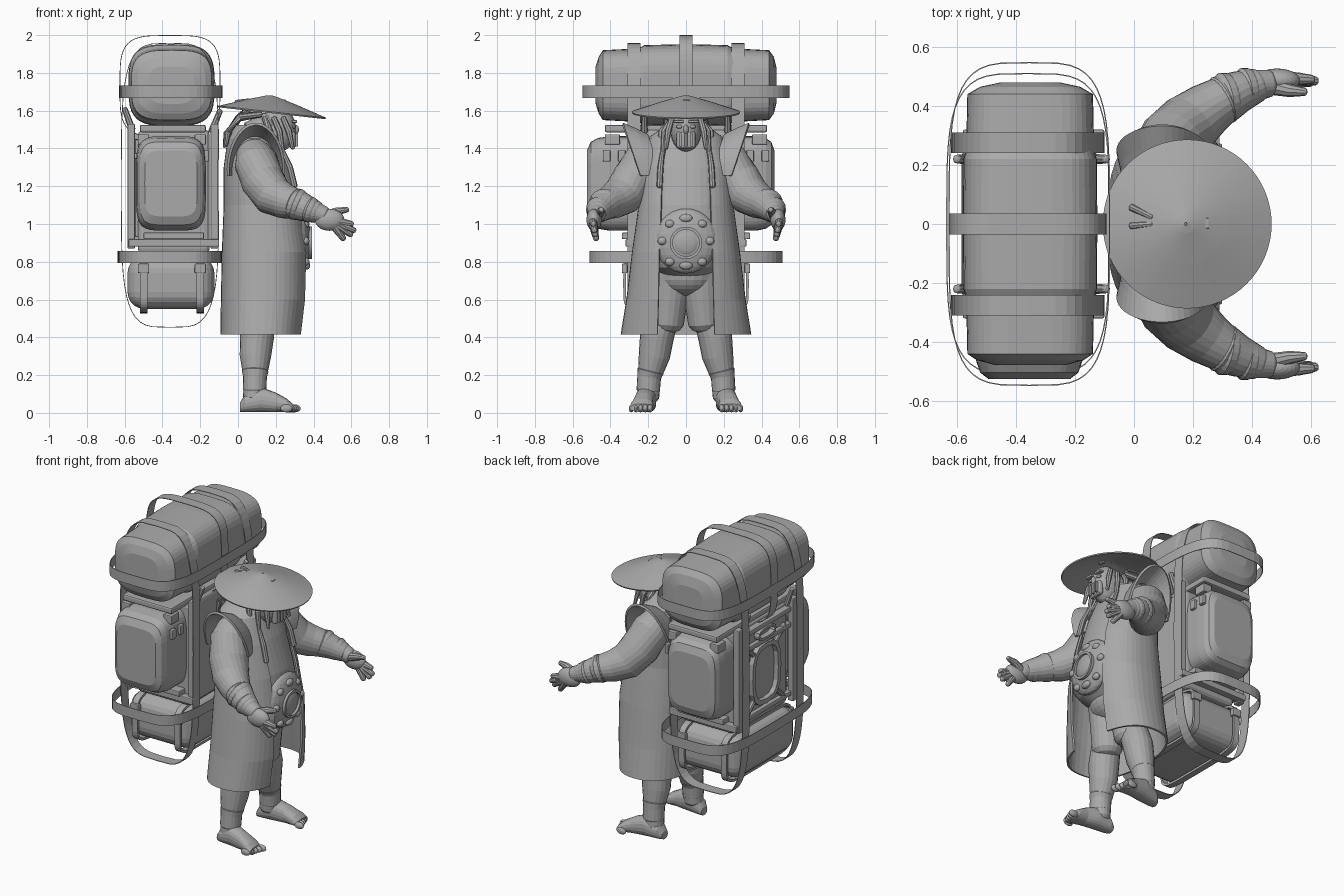
import bpy, bmesh, math, random
from mathutils import Vector, Matrix

if "Cube" in bpy.data.objects:
    bpy.data.objects.remove(bpy.data.objects["Cube"], do_unlink=True)

random.seed(4)
X, Y, Z = Vector((1, 0, 0)), Vector((0, 1, 0)), Vector((0, 0, 1))
grey = bpy.data.materials.new("plain grey")
grey.use_nodes = True
grey.diffuse_color = (0.4, 0.4, 0.4, 1)
grey.node_tree.nodes["Principled BSDF"].inputs["Base Color"].default_value = grey.diffuse_color
parts = []


def finish(name, bm, mirror=False, thick=0):
    bmesh.ops.recalc_face_normals(bm, faces=bm.faces)
    mesh = bpy.data.meshes.new(name)
    bm.to_mesh(mesh)
    bm.free()
    mesh.materials.append(grey)
    ob = bpy.data.objects.new(name, mesh)
    bpy.context.collection.objects.link(ob)
    if thick:
        mod = ob.modifiers.new("thickness", 'SOLIDIFY')
        mod.thickness, mod.offset = thick, 0
    if mirror:
        mod = ob.modifiers.new("mirror", 'MIRROR')
        mod.use_axis = (False, True, False)
    parts.append(ob)


def skin(name, rings, closed=True, caps=True, **kw):
    """Join rows of points with quads."""
    bm = bmesh.new()
    rows = [[bm.verts.new(p) for p in r] for r in rings]
    n = len(rows[0])
    for a, b in zip(rows, rows[1:]):
        for i in range(n if closed else n - 1):
            j = (i + 1) % n
            bm.faces.new((a[i], a[j], b[j], b[i]))
    if closed and caps:
        bm.faces.new(rows[0])
        bm.faces.new(rows[-1])
    finish(name, bm, **kw)


def oval(c, u, v, p=2, n=32, arc=None):
    """Points of a rounded-square curve; arc limits it to part of a turn."""
    a, b = arc or (0, math.tau)
    steps = n - 1 if arc else n
    out = []
    for i in range(n):
        t = a + (b - a) * i / steps
        f = lambda k: math.copysign(abs(k) ** (2 / p), k)
        out.append(Vector(c) + u * f(math.cos(t)) + v * f(math.sin(t)))
    return out


def tube(name, path, n=16, **kw):
    """Round limb through (x, y, z, radius) points, with domed ends."""
    pts = [Vector(p[:3]) for p in path]
    rings = []
    last = len(path) - 1
    for i, p in enumerate(pts):
        t = (pts[min(i + 1, last)] - pts[max(i - 1, 0)]).normalized()
        u = t.cross(Y if abs(t.z) > 0.8 else Z).normalized()
        v, r = t.cross(u), path[i][3]
        ends = [(-0.5, 0.4), (-0.3, 0.8)] if i == 0 else []
        tail = [(0.3, 0.8), (0.5, 0.4)] if i == last else []
        for d, s in ends + [(0, 1)] + tail:
            rings.append(oval(p + t * r * d, u * r * s, v * r * s, n=n))
    skin(name, rings, **kw)


def box(name, x0, x1, y0, y1, z0, z1, bevel=0.006, seg=2, **kw):
    bm = bmesh.new()
    c = Vector((x0 + x1, y0 + y1, z0 + z1)) / 2
    m = Matrix.Translation(c) @ Matrix.Diagonal((x1 - x0, y1 - y0, z1 - z0, 1))
    bmesh.ops.create_cube(bm, size=1, matrix=m)
    bmesh.ops.bevel(bm, geom=bm.edges[:], offset=bevel, segments=seg, profile=0.5, affect='EDGES')
    finish(name, bm, **kw)


def ball(name, c, rx, ry, rz, **kw):
    bm = bmesh.new()
    m = Matrix.Translation(c) @ Matrix.Diagonal((rx, ry, rz, 1))
    bmesh.ops.create_uvsphere(bm, u_segments=24, v_segments=14, radius=1, matrix=m)
    finish(name, bm, **kw)


def band(name, c, u, v, width, p=4, n=48, thick=0.004, **kw):
    """Loop of strap around a centre."""
    w = u.cross(v).normalized() * width / 2
    c = Vector(c)
    skin(name, [oval(c - w, u, v, p, n), oval(c + w, u, v, p, n)], caps=False, thick=thick, **kw)


# Bedroll on top of the pack
rolls = [(-.478, .12, .1), (-.462, .18, .15), (-.44, .213, .185), (-.25, .217, .195), (-.22, .226, .212),
         (0, .228, .217), (.22, .226, .212), (.25, .217, .195), (.44, .213, .185), (.465, .17, .15), (.48, .1, .09)]
skin("bedroll", [oval((-.352, y, 1.735), X * rx, Z * rz, 3.4, 40) for y, rx, rz in rolls])

# Main pack, side bags and lower bag
box("pack_body", -.53, -.15, -.28, .28, .84, 1.5, .03, 3)
box("pack_shelf", -.52, -.17, -.43, .43, 1.485, 1.525, .01)
for name, side, depth in (("left_bag", 1, .468), ("right_bag", -1, -.525)):
    bulge = [(0, 1, 1), (.55, 1, 1), (.78, .97, .96), (.92, .9, .88), (1, .75, .7)]
    skin(name, [oval((-.355, side * .26 + (depth - side * .26) * t, 1.215), X * .185 * a, Z * .25 * b, 5, 40)
                for t, a, b in bulge])
box("lower_bag", -.585, -.125, -.31, .31, .55, .83, .09, 5)
for x in (-.5, -.2):
    band("lower_bag_strap", (x, 0, .685), Y * .325, Z * .15, .04, p=6, thick=.015)
    box("lower_buckle", x - .03, x + .03, .31, .34, .74, .79, mirror=True)
    box("side_bag_clip", x - .03, x + .03, .35, .43, 1.42, 1.475, mirror=True)
for y in (.34, .42):
    box("side_bag_tab", -.18, -.155, y - .02, y + .02, 1.33, 1.39, mirror=True)

# Carrying frame
for x in (-.565, -.125):
    box("frame_post", x - .02, x + .02, .25, .3, .87, 1.53, mirror=True)
box("frame_side_bar", -.58, -.1, .27, .32, .88, .92, mirror=True)
box("frame_lower_block", -.5, -.18, .27, .34, .92, .955, mirror=True)
tube("frame_front_arm", [(-.14, .22, 1.49, .018), (-.095, .22, 1.6, .015)], 8, mirror=True)
tube("frame_back_arm", [(-.56, .22, 1.5, .018), (-.6, .22, 1.61, .015)], 8, mirror=True)
box("back_plate", -.545, -.52, -.24, .24, .93, 1.47)
for z in (.92, 1.36, 1.46):
    box("frame_cross_bar", -.57, -.52, -.26, .26, z - .015, z + .015)
band("back_panel_ring", (-.55, 0, 1.15), Y * .13, Z * .18, .05, p=3, n=16, thick=.03)
band("back_grip", (-.56, 0, 1.41), Y * .08, Z * .03, .04, p=3, n=16, thick=.015)
for z, top in ((1.0, .92), (1.3, 1.38)):
    tube("panel_strut", [(-.555, .11, z, .016), (-.555, .2, top, .016)], 8, mirror=True)

# Loose straps around the load
band("upper_belt", (-.355, 0, 1.7), X * .272, Y * .547, .065)
band("lower_belt", (-.36, 0, .825), X * .275, Y * .51, .065)
band("middle_roll_strap", (-.36, 0, 1.73), X * .265, Z * .268, .07)
band("side_long_strap", (-.36, .275, 1.205), X * .258, Z * .752, .07, mirror=True)

# Body and coat: height, back, front, half width, half opening
shape = [(1.52, -.01, .16, .10, .06), (1.45, -.05, .22, .20, .1), (1.3, -.07, .28, .235, .125),
         (1.1, -.07, .34, .245, .13), (.85, -.08, .375, .28, .14), (.6, -.085, .365, .31, .145),
         (.415, -.088, .34, .34, .15)]
coat = []
for z, x0, x1, ry, gap in shape:
    a = math.asin((gap / ry) ** 1.2)
    coat.append(oval(((x0 + x1) / 2, 0, z), X * (x1 - x0) / 2, Y * ry, 2.4, 44, (a, math.tau - a)))
skin("coat", coat, closed=False, thick=.012)
body = [oval(((x0 + x1) / 2, 0, z), X * ((x1 - x0) / 2 - .012), Y * (ry - .02), 2.2, 40)
        for z, x0, x1, ry, gap in shape[:5]]
body += [oval((.15, 0, z), X * r, Y * r, 2.2, 40) for z, r in ((.77, .19), (.72, .12))]
skin("torso", body)
tube("neck", [(.1, 0, 1.46, .1), (.18, 0, 1.53, .075)])
tube("lapel_tassel", [(.24, .125, 1.38, .012), (.275, .135, 1.3, .016), (.3, .14, 1.2, .016)], 8, mirror=True)

# Belly plate with round buckle and studs
ball("belly_plate", (.325, 0, .91), .06, .165, .172)
band("buckle_ring", (.378, 0, .9), Y * .078, Z * .078, .03, p=2, thick=.015)
ball("buckle_boss", (.37, 0, .9), .022, .068, .068)
for z in (1.03, .78):
    ball("middle_stud", (.362, 0, z), .02, .035, .022)
for y, z in ((.085, 1.0), (.125, .91), (.085, .8)):
    ball("side_stud", (.358, y, z), .02, .025, .022, mirror=True)

# Flared shoulder caps
flare = [((.09, .14, 1.28), .125, .19), ((.095, .19, 1.28), .135, .22), ((.095, .25, 1.28), .148, .25)]
skin("shoulder_cap", [oval(c, X * rx, (Z + Y * .34) * rz, 2, 24, (-.1, math.pi + .1)) for c, rx, rz in flare],
     closed=False, mirror=True, thick=.014)

# Arms, bracers and hands
tube("arm", [(.08, .16, 1.38, .09), (.095, .215, 1.33, .115), (.13, .28, 1.23, .116), (.185, .338, 1.15, .108),
             (.25, .388, 1.12, .093), (.32, .432, 1.1, .077), (.42, .472, 1.06, .053), (.46, .477, 1.045, .046)],
     24, mirror=True)
tube("bracer", [(.3, .42, 1.107, .085), (.36, .45, 1.083, .071), (.42, .472, 1.06, .057)], 20, mirror=True)
for x, y, z, r in ((.315, .428, 1.102, .086), (.385, .46, 1.073, .07)):
    tube("bracer_strap", [(x - .01, y, z + .004, r), (x + .01, y + .004, z - .004, r - .004)], 20, mirror=True)
ball("palm", (.485, .487, 1.022), .078, .04, .058, mirror=True)
for x, y, z in ((.605, .49, 1.0), (.617, .485, .965), (.6, .48, .942), (.56, .475, .92)):
    base = Vector((.49, .495, 1.02)).lerp(Vector((x, y, z)), .25)
    tube("finger", [(*base, .024), (*base.lerp(Vector((x, y, z)), .5), .021), (x, y, z, .015)], 10, mirror=True)
tube("thumb", [(.47, .465, 1.045, .028), (.53, .452, 1.068, .022), (.58, .448, 1.076, .014)], 10, mirror=True)

# Shorts, legs and feet
ball("shorts_seat", (.13, 0, .73), .15, .17, .12)
tube("shorts_leg", [(.13, .08, .74, .115), (.13, .088, .6, .098), (.12, .1, .47, .088)], 20, mirror=True)
tube("leg", [(.11, .12, .52, .085), (.1, .155, .4, .09), (.092, .168, .3, .083), (.09, .195, .18, .06),
             (.085, .2, .08, .058)], 20, mirror=True)
tube("ankle_wrap", [(.088, .2, .12, .062), (.09, .195, .19, .063), (.091, .188, .22, .07)], 20, mirror=True)
feet = [(.01, .2, .03, .025), (.035, .205, .047, .045), (.12, .213, .056, .066), (.2, .225, .052, .052),
        (.26, .233, .06, .035), (.29, .237, .056, .022)]
skin("foot", [oval((x, y, rz + .004), Y * ry, Z * rz, 2.3, 20) for x, y, ry, rz in feet], mirror=True)
for i in range(5):
    ball("toe", (.3 - .011 * i, .19 + .025 * i, .024), .032, .016 - .001 * i, .021, mirror=True)

# Head, mask and hair
ball("head", (.21, 0, 1.5), .098, .082, .12)
box("mask", .27, .305, -.05, .05, 1.4, 1.49, .015, 3)
for y in (-.03, 0, .03):
    box("mask_bar", .3, .318, y - .007, y + .007, 1.41, 1.48, .003)
box("brow", .285, .312, .012, .065, 1.535, 1.55, .004, mirror=True)
ball("eye", (.296, .035, 1.515), .012, .018, .01, mirror=True)
ball("nose", (.305, 0, 1.5), .018, .014, .025)
for i in range(13):
    y = -.1 + i * .2 / 12
    d = random.uniform(-.025, .025)
    tube("back_lock", [(.12, y * .7, 1.58, .016), (.02 + d, y, 1.58 + d, .018),
                       (-.04 + d, y * 1.15, 1.5 + d, .016), (-.05 + d, y * 1.2, 1.43 + d, .009)], 8)
for x, y, z in ((.17, .14, 1.4), (.22, .125, 1.36), (.27, .105, 1.4)):
    tube("front_lock", [(x - .03, .075, 1.56, .015), (x, y - .01, 1.49, .017), (x + .02, y, z, .01)], 8, mirror=True)

# Wide cone hat, tipped forward
tilt = X - Z * .11
hat = [((.18, 0, 1.59), .285), ((.178, 0, 1.64), .135), ((.175, 0, 1.672), .03), ((.175, 0, 1.677), .004)]
skin("hat", [oval(c, tilt * r, Y * r, n=64) for c, r in hat], caps=False, thick=.008)
for y, t in ((.045, .06), (.0, -.03)):
    tube("hat_lock", [(.06, y * .5, 1.655, .01), (-.01, y + t * .2, 1.645, .012)], 8)
box("hat_pin", .235, .255, -.015, .02, 1.635, 1.658, .003)

# Smooth shading with crisp edges
for ob in bpy.context.view_layer.objects:
    ob.select_set(ob in parts)
bpy.context.view_layer.objects.active = parts[0]
bpy.ops.object.shade_smooth_by_angle(angle=math.radians(40))
